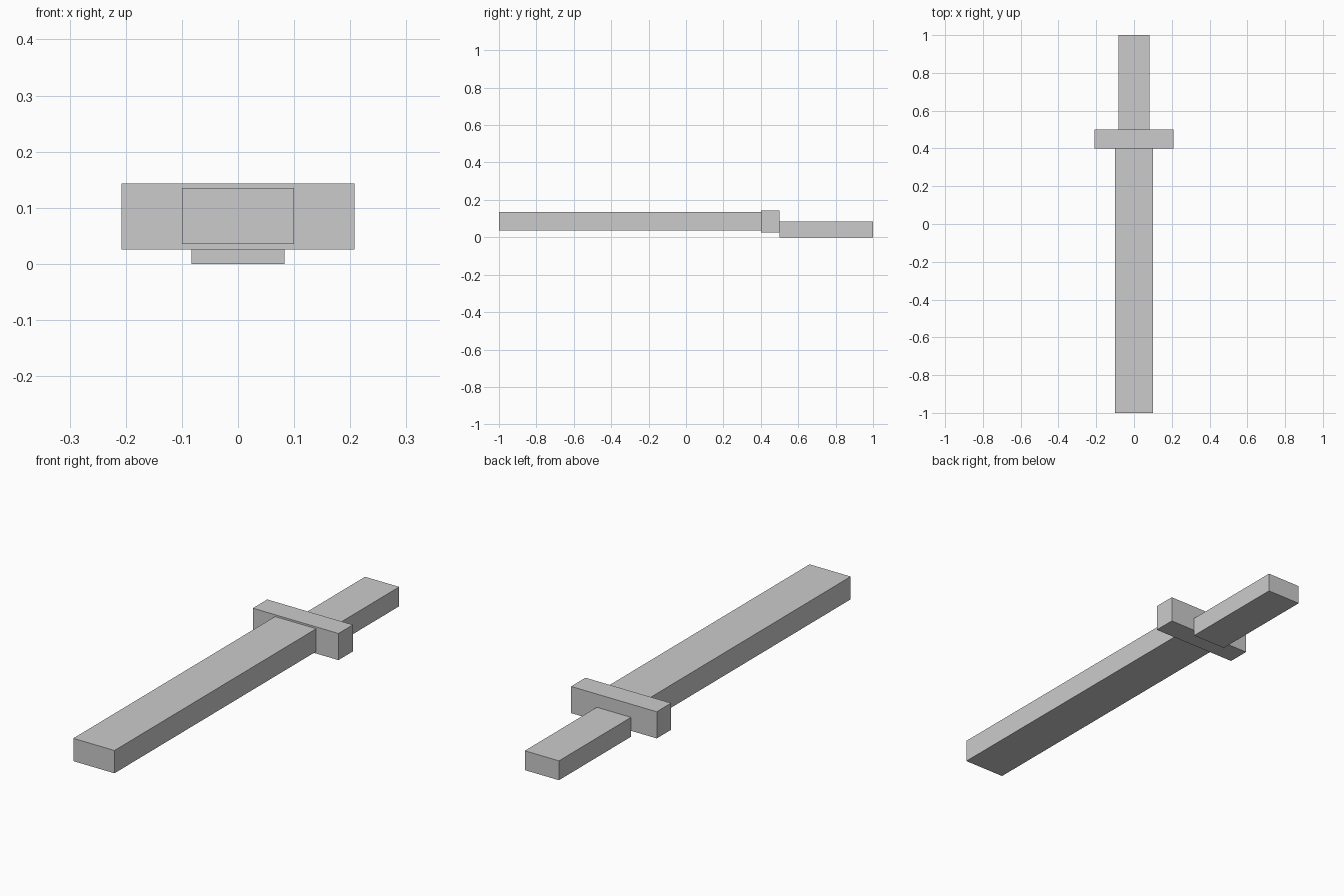
import bpy
from mathutils import Vector

cube = bpy.data.objects.get("Cube")
if cube:
    bpy.data.objects.remove(cube, do_unlink=True)

# One plain grey for the whole sword
grey = bpy.data.materials.new("plain_grey")
grey.use_nodes = True
colour = (0.6, 0.6, 0.6, 1)
grey.diffuse_color = colour
grey.node_tree.nodes["Principled BSDF"].inputs["Base Color"].default_value = colour


def box(name, low, high):
    """Flat-faced block spanning two opposite corners."""
    low, high = Vector(low), Vector(high)
    bpy.ops.mesh.primitive_cube_add(size=1, location=(low + high) / 2)
    ob = bpy.context.object
    ob.name = ob.data.name = name
    for v in ob.data.vertices:
        v.co *= high - low
    ob.data.materials.append(grey)
    return ob


# Long blade pointing forward
box("blade", (-0.1, -1, 0.035), (0.1, 0.4, 0.135))

# Wide guard across the blade
box("crossguard", (-0.208, 0.4, 0.026), (0.208, 0.5, 0.143))

# Handle set slightly lower behind the guard
box("handle", (-0.083, 0.5, 0), (0.083, 1, 0.085))
